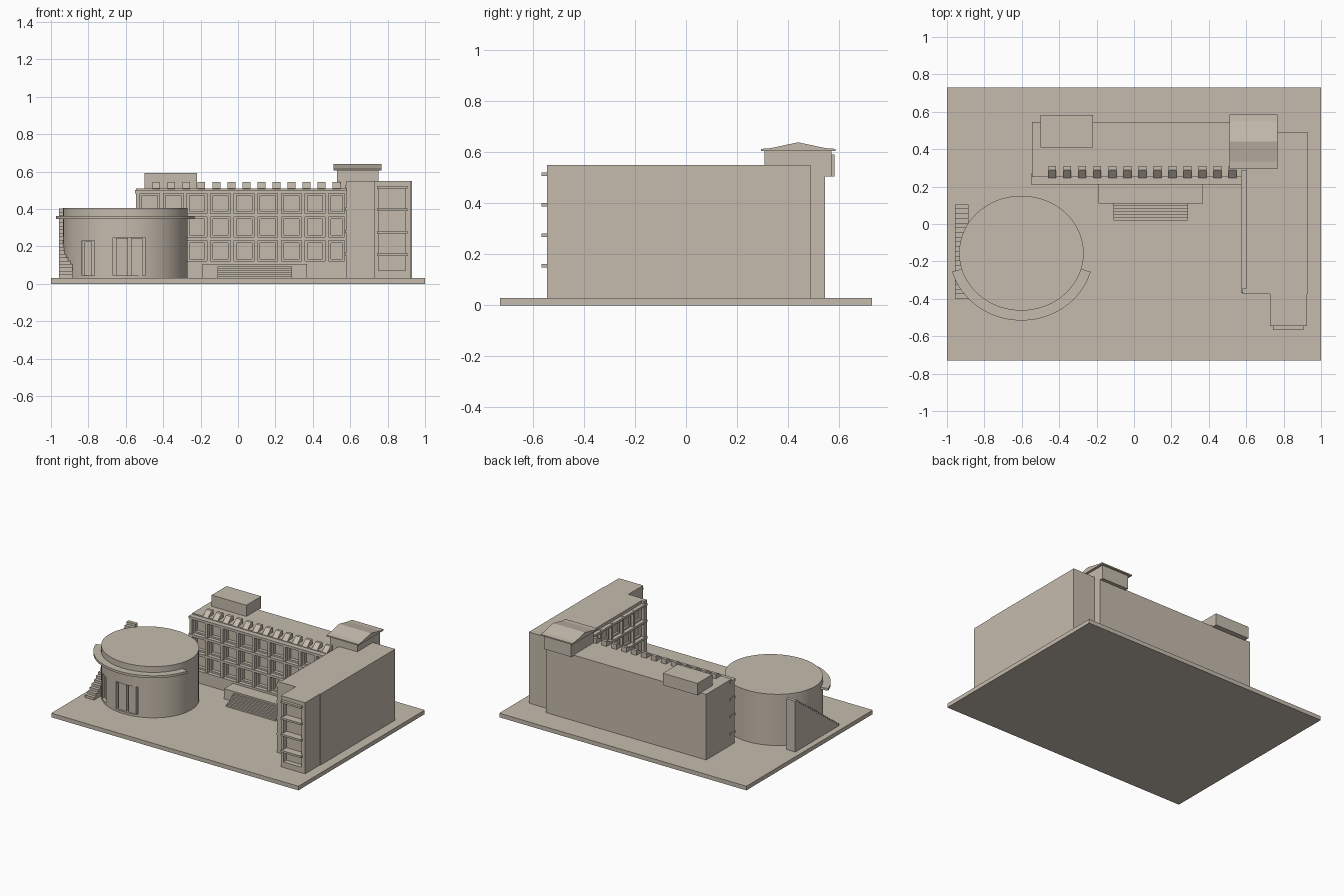
import bpy, bmesh, math

if "Cube" in bpy.data.objects:
    bpy.data.objects.remove(bpy.data.objects["Cube"])

stone = bpy.data.materials.new("warm_stone")
stone.diffuse_color = (0.56, 0.50, 0.42, 1)
stone.use_nodes = True
stone.node_tree.nodes["Principled BSDF"].inputs["Base Color"].default_value = stone.diffuse_color


def finish(name, bm, smooth=False):
    bmesh.ops.recalc_face_normals(bm, faces=bm.faces)
    me = bpy.data.meshes.new(name)
    bm.to_mesh(me)
    bm.free()
    ob = bpy.data.objects.new(name, me)
    bpy.context.collection.objects.link(ob)
    me.materials.append(stone)
    if smooth:
        bpy.ops.object.select_all(action='DESELECT')
        ob.select_set(True)
        bpy.context.view_layer.objects.active = ob
        bpy.ops.object.shade_smooth_by_angle(angle=math.radians(30))
    return ob


def boxes(name, items):
    """One object from boxes given as x0, x1, y0, y1, z0, z1."""
    bm = bmesh.new()
    for x0, x1, y0, y1, z0, z1 in items:
        for v in bmesh.ops.create_cube(bm, size=1)["verts"]:
            v.co.x = x0 if v.co.x < 0 else x1
            v.co.y = y0 if v.co.y < 0 else y1
            v.co.z = z0 if v.co.z < 0 else z1
    return finish(name, bm)


def prism(name, profile, ranges):
    """Extrude a y-z profile along each x range."""
    bm = bmesh.new()
    for x0, x1 in ranges:
        f = bm.faces.new([bm.verts.new((x0, y, z)) for y, z in profile])
        ext = bmesh.ops.extrude_face_region(bm, geom=[f])["geom"]
        bmesh.ops.translate(bm, vec=(x1 - x0, 0, 0),
                            verts=[g for g in ext if isinstance(g, bmesh.types.BMVert)])
    return finish(name, bm)


def carve(ob, name, items):
    cutter = boxes(name, items)
    cutter.hide_render = True
    cutter.hide_viewport = True
    cutter.display_type = 'WIRE'
    mod = ob.modifiers.new("recess", 'BOOLEAN')
    mod.operation = 'DIFFERENCE'
    mod.solver = 'EXACT'
    mod.object = cutter


def stairs(y0, y1, z0, z1, n):
    """Stepped profile rising from y0 to y1."""
    pts = [(y0, z0)]
    dy, dz = (y1 - y0) / n, (z1 - z0) / n
    for i in range(n):
        pts += [(y0 + i * dy, z0 + (i + 1) * dz), (y0 + (i + 1) * dy, z0 + (i + 1) * dz)]
    return pts + [(y1, z0)]


def window_frame(u0, u1, z0, z1, w=0.012):
    """Four bars around an opening, as u0, u1, z0, z1."""
    return [(u0, u0 + w, z0, z1), (u1 - w, u1, z0, z1),
            (u0 + w, u1 - w, z0, z0 + w), (u0 + w, u1 - w, z1 - w, z1)]


# Ground slab
boxes("ground_slab", [(-1, 1, -0.73, 0.73, 0, 0.03)])

# Main block with plinth and roof edge
boxes("main_block", [(-0.545, 0.75, 0.265, 0.545, 0.03, 0.51)])
boxes("main_plinth", [(-0.545, 0.60, 0.217, 0.27, 0.03, 0.105)])
boxes("main_roof_edge", [(-0.545, 0.60, 0.25, 0.27, 0.485, 0.51)])

# Facade grid: fins, floor bands and window frames
fins = [-0.535 + 0.1262 * i for i in range(9)] + [0.58]
bands = [0.112, 0.24, 0.366, 0.492]
boxes("facade_fins", [(x - 0.01, x + 0.01, 0.217, 0.27, 0.10, 0.50) for x in fins])
boxes("facade_bands", [(-0.55, 0.60, 0.212, 0.27, z - 0.009, z + 0.009) for z in bands])
frames = []
for a, b in zip(fins, fins[1:]):
    for c, d in zip(bands, bands[1:]):
        frames += [(u0, u1, 0.24, 0.27, z0, z1) for u0, u1, z0, z1 in
                   window_frame(a + 0.01, b - 0.01, c + 0.009, d - 0.009)]
boxes("facade_window_frames", frames)

# Row of sloped roof vents
prism("roof_vents", [(0.245, 0.508), (0.258, 0.503), (0.31, 0.503), (0.31, 0.545), (0.288, 0.545)],
      [(-0.437 + 0.0803 * i - 0.021, -0.437 + 0.0803 * i + 0.021) for i in range(13)])

# Rooftop box at the left
boxes("left_roof_box", [(-0.50, -0.22, 0.41, 0.582, 0.505, 0.592)])

# Entrance platform and steps
boxes("entrance_platform", [(-0.19, 0.37, 0.11, 0.22, 0.03, 0.105)])
prism("entrance_steps", stairs(0.02, 0.112, 0.03, 0.093, 6), [(-0.11, 0.29)])

# Right wing
boxes("wing_block", [(0.615, 0.93, -0.375, 0.488, 0.03, 0.55)])
boxes("wing_side_edges", [(0.58, 0.62, -0.375, -0.345, 0.03, 0.55),
                          (0.58, 0.62, -0.35, 0.30, 0.03, 0.105),
                          (0.60, 0.62, -0.35, 0.30, 0.525, 0.55)])

# Wing side grid facing the courtyard
wfins = [-0.36 + 0.127 * i for i in range(6)]
wbands = [0.16, 0.28, 0.40, 0.52]
levels = [0.10] + wbands
boxes("wing_side_fins", [(0.582, 0.62, y - 0.01, y + 0.01, 0.10, 0.53) for y in wfins])
boxes("wing_side_bands", [(0.572, 0.62, -0.37, 0.285, z - 0.008, z + 0.008) for z in wbands])
wframes = []
for a, b in zip(wfins, wfins[1:]):
    for c, d in zip(levels[1:], levels[2:]):
        wframes += [(0.60, 0.62, u0, u1, z0, z1) for u0, u1, z0, z1 in
                    window_frame(a + 0.01, b - 0.01, c + 0.008, d - 0.008)]
boxes("wing_side_window_frames", wframes)

# Wing front bay with a tall recess and ledges
bay = boxes("wing_front_bay", [(0.728, 0.925, -0.545, -0.37, 0.03, 0.55)])
carve(bay, "bay_recess_cutter", [(0.75, 0.895, -0.60, -0.51, 0.07, 0.515)])
boxes("bay_ledges", [(0.742, 0.905, -0.566, -0.505, z - 0.007, z + 0.007)
                     for z in (0.155, 0.275, 0.395, 0.515)])

# Roof house with a low folded roof
boxes("roof_house", [(0.53, 0.75, 0.308, 0.57, 0.505, 0.61)])
prism("roof_house_cover", [(0.294, 0.605), (0.294, 0.614), (0.333, 0.617), (0.44, 0.64),
                           (0.547, 0.617), (0.586, 0.614), (0.586, 0.605)], [(0.51, 0.768)])

# Round hall
CX, CY, RX, RY = -0.602, -0.156, 0.333, 0.307
bm = bmesh.new()
bmesh.ops.create_cone(bm, cap_ends=True, segments=64, radius1=1, radius2=1, depth=1)
for v in bm.verts:
    v.co = (CX + RX * v.co.x, CY + RY * v.co.y, 0.03 if v.co.z < 0 else 0.405)
hall = finish("round_hall", bm, smooth=True)
carve(hall, "hall_door_cutter", [(-0.835, -0.768, -0.6, -0.345, 0.045, 0.232),
                                 (-0.668, -0.498, -0.6, -0.425, 0.045, 0.246)])
boxes("hall_door_leaves", [(-0.652, -0.588, -0.448, -0.42, 0.04, 0.245),
                           (-0.572, -0.51, -0.448, -0.42, 0.04, 0.245),
                           (-0.822, -0.78, -0.365, -0.34, 0.04, 0.225)])

# Curved canopy around the front half of the hall
bm = bmesh.new()
N = 40
start, end = math.radians(196), math.radians(344)
rings = []
for i in range(N + 1):
    t = start + (end - start) * i / N
    ring = []
    for ax, ay, z in ((RX - 0.01, RY - 0.01, 0.345), (0.385, 0.36, 0.345),
                      (0.385, 0.36, 0.362), (RX - 0.01, RY - 0.01, 0.362)):
        ring.append(bm.verts.new((CX + ax * math.cos(t), CY + ay * math.sin(t), z)))
    rings.append(ring)
for a, b in zip(rings, rings[1:]):
    for k in range(4):
        bm.faces.new((a[k], a[(k + 1) % 4], b[(k + 1) % 4], b[k]))
bm.faces.new(rings[0])
bm.faces.new(rings[-1])
finish("hall_canopy", bm, smooth=True)

# Outside stair rising along the hall's left side
prism("hall_side_stair", stairs(-0.40, 0.105, 0.03, 0.402, 20), [(-0.957, -0.885)])
